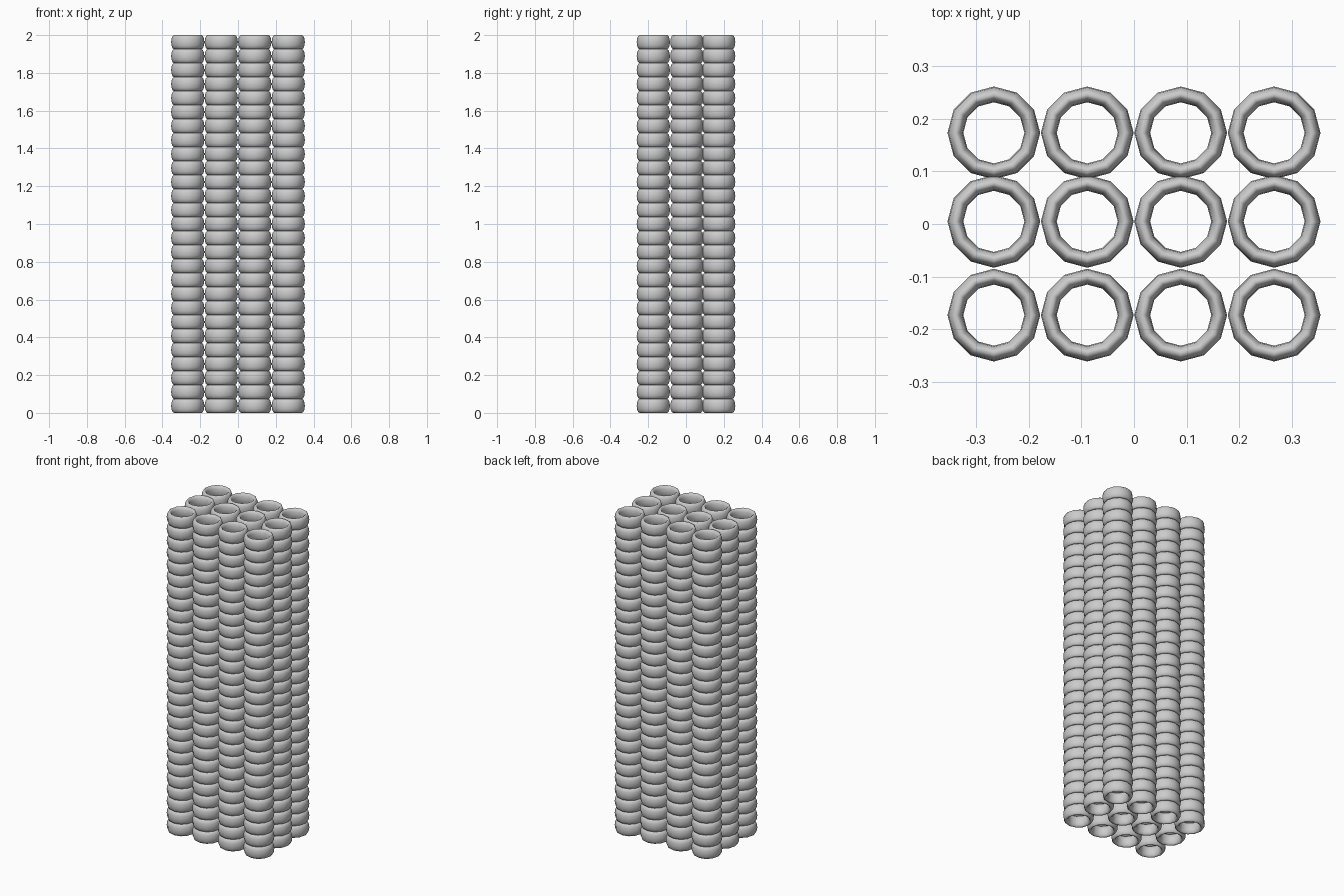
import bpy
from math import pi

if "Cube" in bpy.data.objects:
    bpy.data.objects.remove(bpy.data.objects["Cube"])

RINGS = 27                     # rings stacked in each column
PITCH = 2.0 / RINGS
MAJOR, MINOR = 0.073, 0.015    # ring centreline radius and wall half-thickness
COLUMNS_X = (-0.266, -0.0887, 0.0887, 0.266)
ROWS_Y = (-0.173, 0.005, 0.173)

# One tall, twelve-sided rounded ring
bpy.ops.mesh.primitive_torus_add(major_segments=12, minor_segments=12,
                                 major_radius=MAJOR, minor_radius=MINOR)
ring = bpy.context.object
for v in ring.data.vertices:
    v.co.z *= (PITCH / 2) / MINOR
bpy.ops.object.shade_smooth()
ring_mesh = ring.data
ring_mesh.name = "ring"
bpy.data.objects.remove(ring)


# A column is the ring stacked upward
def ring_column(name, x, y):
    obj = bpy.data.objects.new(name, ring_mesh)
    bpy.context.collection.objects.link(obj)
    obj.location = (x, y, PITCH / 2)
    stack = obj.modifiers.new("stack", 'ARRAY')
    stack.count = RINGS
    stack.use_relative_offset = False
    stack.use_constant_offset = True
    stack.constant_offset_displace = (0, 0, PITCH)


# Four by three bundle of columns
for j, y in enumerate(ROWS_Y):
    for i, x in enumerate(COLUMNS_X):
        ring_column(f"ring_column_{j + 1}_{i + 1}", x, y)
